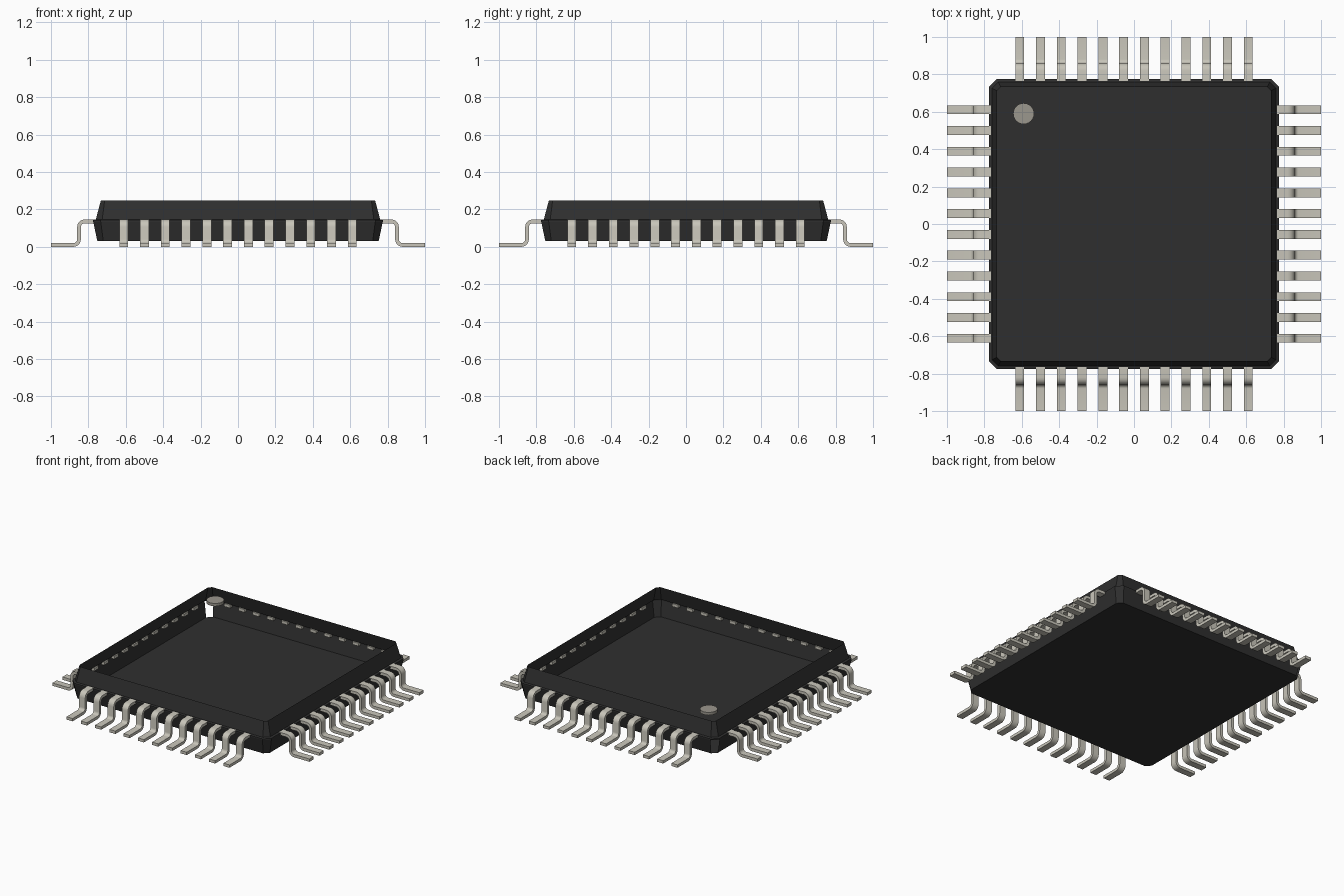
import bpy, bmesh, math

cube = bpy.data.objects.get("Cube")
if cube:
    bpy.data.objects.remove(cube, do_unlink=True)


def material(name, rgb):
    m = bpy.data.materials.new(name)
    m.use_nodes = True
    m.diffuse_color = (*rgb, 1)
    m.node_tree.nodes["Principled BSDF"].inputs["Base Color"].default_value = (*rgb, 1)
    return m


BLACK = material("black plastic", (0.028, 0.028, 0.028))
METAL = material("tinned metal", (0.58, 0.56, 0.49))
MARK = material("marker grey", (0.33, 0.31, 0.27))


def finish(bm, name, mat):
    me = bpy.data.meshes.new(name)
    bm.to_mesh(me)
    bm.free()
    me.materials.append(mat)
    return me


def add(name, me):
    ob = bpy.data.objects.new(name, me)
    bpy.context.collection.objects.link(ob)
    return ob


def octagon(bm, a, c, z):
    """Square ring of half width a with corners cut by c."""
    b = a - c
    pts = [(a, -b), (a, b), (b, a), (-b, a), (-a, b), (-a, -b), (-b, -a), (b, -a)]
    return [bm.verts.new((x, y, z)) for x, y in pts]


# Package shell: floor and sloped walls, open at the top
bm = bmesh.new()
rings = [octagon(bm, *r) for r in
         [(0.752, 0.032, 0.03), (0.774, 0.04, 0.134), (0.774, 0.04, 0.143),
          (0.760, 0.034, 0.147), (0.733, 0.02, 0.248)]]
bm.faces.new(reversed(rings[0]))
for level, (lo, hi) in enumerate(zip(rings, rings[1:])):
    for i in range(8):
        if level == 0 and i == 3:      # lower corner left open beside the marker
            continue
        j = (i + 1) % 8
        bm.faces.new((lo[i], lo[j], hi[j], hi[i]))
add("package_body", finish(bm, "package_body", BLACK))

# Pin one marker disc
bm = bmesh.new()
bmesh.ops.create_cone(bm, cap_ends=True, segments=24, radius1=0.056, radius2=0.056, depth=0.02)
bmesh.ops.translate(bm, verts=bm.verts, vec=(-0.59, 0.59, 0.237))
add("pin_one_marker", finish(bm, "pin_one_marker", MARK))

# Gull-wing lead: centre line as (distance, height, normal angle)
R, T, W = 0.03, 0.02, 0.047
STEPS = 5
path = [(0.752, 0.136, 90)]
for k in range(STEPS + 1):
    a = 90 - 90 * k / STEPS
    path.append((0.82 + R * math.cos(math.radians(a)), 0.106 + R * math.sin(math.radians(a)), a))
for k in range(STEPS + 1):
    a = 180 + 90 * k / STEPS
    path.append((0.88 + R * math.cos(math.radians(a)), 0.04 + R * math.sin(math.radians(a)), a - 180))
path.append((1.0, 0.01, 90))

bm = bmesh.new()
sections = []
for d, h, a in path:
    nx, nz = math.cos(math.radians(a)) * T / 2, math.sin(math.radians(a)) * T / 2
    sections.append([bm.verts.new((d + s * nx, y, h + s * nz))
                     for s, y in ((1, -W / 2), (1, W / 2), (-1, W / 2), (-1, -W / 2))])
for p, q in zip(sections, sections[1:]):
    for i in range(4):
        j = (i + 1) % 4
        bm.faces.new((p[i], q[i], q[j], p[j]))
bm.faces.new(sections[0])
bm.faces.new(reversed(sections[-1]))
bmesh.ops.recalc_face_normals(bm, faces=bm.faces)
lead = finish(bm, "lead", METAL)

# Twelve leads on each of the four sides
COUNT, PITCH = 12, 0.111
leads = []
for side, name in enumerate(("left", "back", "right", "front")):
    ang = side * math.pi / 2
    for n in range(COUNT):
        off = (n - (COUNT - 1) / 2) * PITCH
        ob = add(f"lead_{name}_{n + 1}", lead)
        ob.rotation_euler.z = ang
        ob.location = (-math.sin(ang) * off, math.cos(ang) * off, 0)
        leads.append(ob)

# Smooth bends with sharp long edges
bpy.ops.object.select_all(action='DESELECT')
leads[0].select_set(True)
bpy.context.view_layer.objects.active = leads[0]
bpy.ops.object.shade_smooth_by_angle(angle=math.radians(35))
